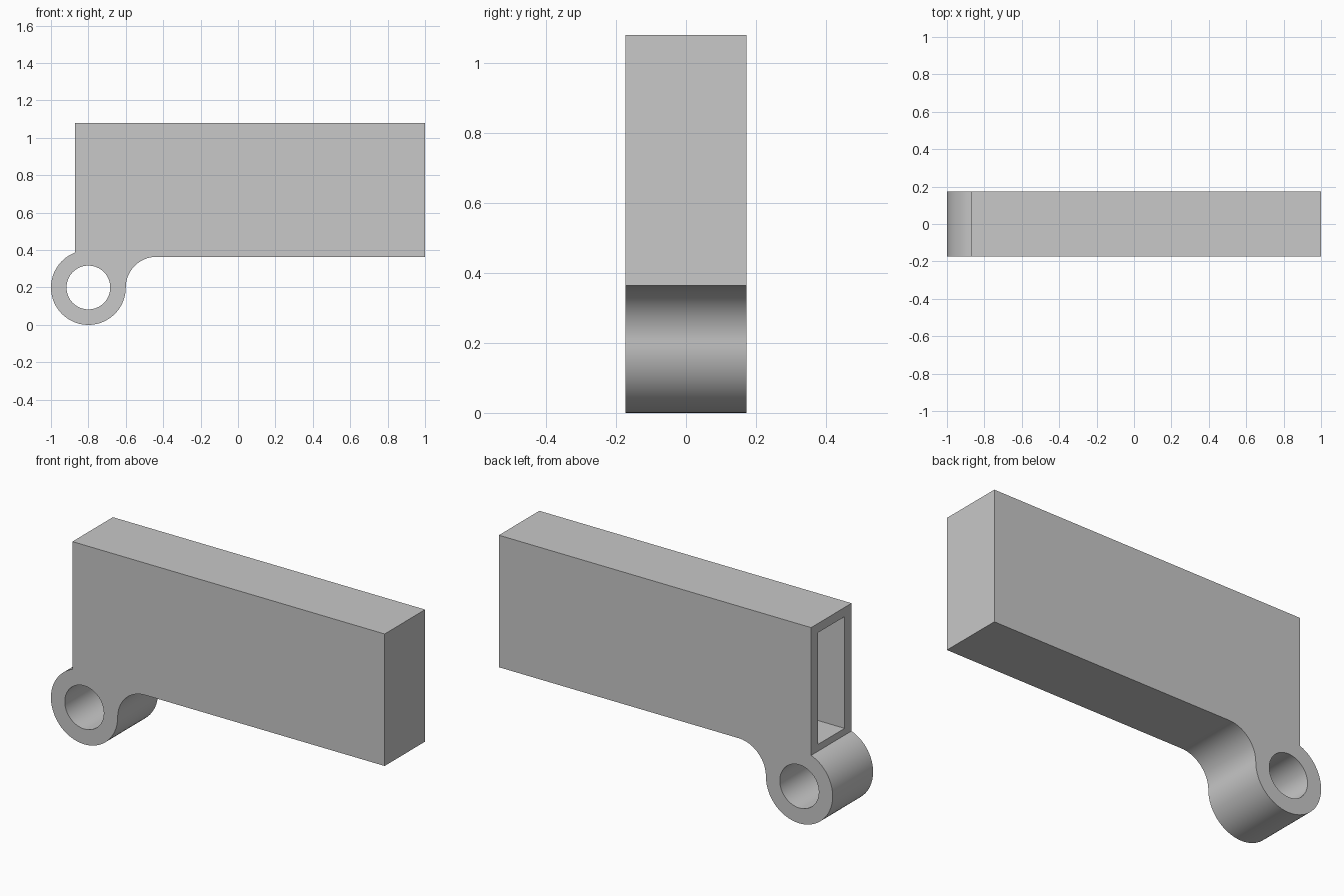
import bpy
import bmesh
from math import cos, sin, pi, asin

if "Cube" in bpy.data.objects:
    bpy.data.objects.remove(bpy.data.objects["Cube"], do_unlink=True)

HALF_DEPTH = 0.173
LEFT, RIGHT, BOTTOM, TOP = -0.871, 1.0, 0.364, 1.079
EYE_X, EYE_Z, EYE_R, HOLE_R = -0.8, 0.2, 0.2, 0.117
FILLET_R = BOTTOM - EYE_Z
WALL = 0.06

grey = bpy.data.materials.new("light_grey")
grey.use_nodes = True
grey.diffuse_color = (0.58, 0.58, 0.58, 1)
grey.node_tree.nodes["Principled BSDF"].inputs["Base Color"].default_value = grey.diffuse_color


def arc(cx, cz, r, start, end, steps):
    """Points along an arc in the x-z plane."""
    angles = [start + (end - start) * i / steps for i in range(steps + 1)]
    return [(cx + r * cos(a), cz + r * sin(a)) for a in angles]


def prism(name, outline, half_depth):
    """Extrude an x-z outline along y, centred on y = 0."""
    bm = bmesh.new()
    face = bm.faces.new([bm.verts.new((x, -half_depth, z)) for x, z in outline])
    side = bmesh.ops.extrude_face_region(bm, geom=[face])["geom"]
    moved = [v for v in side if isinstance(v, bmesh.types.BMVert)]
    bmesh.ops.translate(bm, verts=moved, vec=(0, 2 * half_depth, 0))
    bmesh.ops.recalc_face_normals(bm, faces=bm.faces)
    mesh = bpy.data.meshes.new(name)
    bm.to_mesh(mesh)
    bm.free()
    mesh.materials.append(grey)
    obj = bpy.data.objects.new(name, mesh)
    bpy.context.collection.objects.link(obj)
    return obj


def cut(target, cutter):
    """Subtract a hidden cutter from the target."""
    mod = target.modifiers.new(cutter.name, "BOOLEAN")
    mod.operation = "DIFFERENCE"
    mod.solver = "EXACT"
    mod.object = cutter
    cutter.hide_render = True
    cutter.hide_set(True)


# Housing with the hinge eye and the fillet in one outline
join_angle = pi - asin((EYE_R**2 - (LEFT - EYE_X)**2)**0.5 / EYE_R)
outline = [(RIGHT, BOTTOM), (RIGHT, TOP), (LEFT, TOP)]
outline += arc(EYE_X, EYE_Z, EYE_R, join_angle, 2 * pi, 48)
outline += arc(EYE_X + EYE_R + FILLET_R, EYE_Z, FILLET_R, pi, pi / 2, 20)[1:]
housing = prism("hinged_housing", outline, HALF_DEPTH)

# Round pin hole through the eye
pin_hole = prism("pin_hole_cutter", arc(EYE_X, EYE_Z, HOLE_R, 0, 2 * pi, 64)[:-1], HALF_DEPTH + 0.1)

# Pocket open at the hinge end, closed at the far end
x0, x1, z0, z1 = LEFT - 0.1, RIGHT - WALL, BOTTOM + WALL, TOP - WALL + 0.01
pocket = prism("pocket_cutter", [(x0, z0), (x1, z0), (x1, z1), (x0, z1)], HALF_DEPTH - WALL)

cut(housing, pin_hole)
cut(housing, pocket)

# Bake the cuts, drop the cutters, then smooth the round surfaces
bpy.context.view_layer.update()
graph = bpy.context.evaluated_depsgraph_get()
baked = bpy.data.meshes.new_from_object(housing.evaluated_get(graph))
housing.modifiers.clear()
housing.data = baked
for cutter in (pin_hole, pocket):
    bpy.data.objects.remove(cutter, do_unlink=True)

bpy.ops.object.select_all(action="DESELECT")
housing.select_set(True)
bpy.context.view_layer.objects.active = housing
bpy.ops.object.shade_smooth_by_angle(angle=pi / 6)
